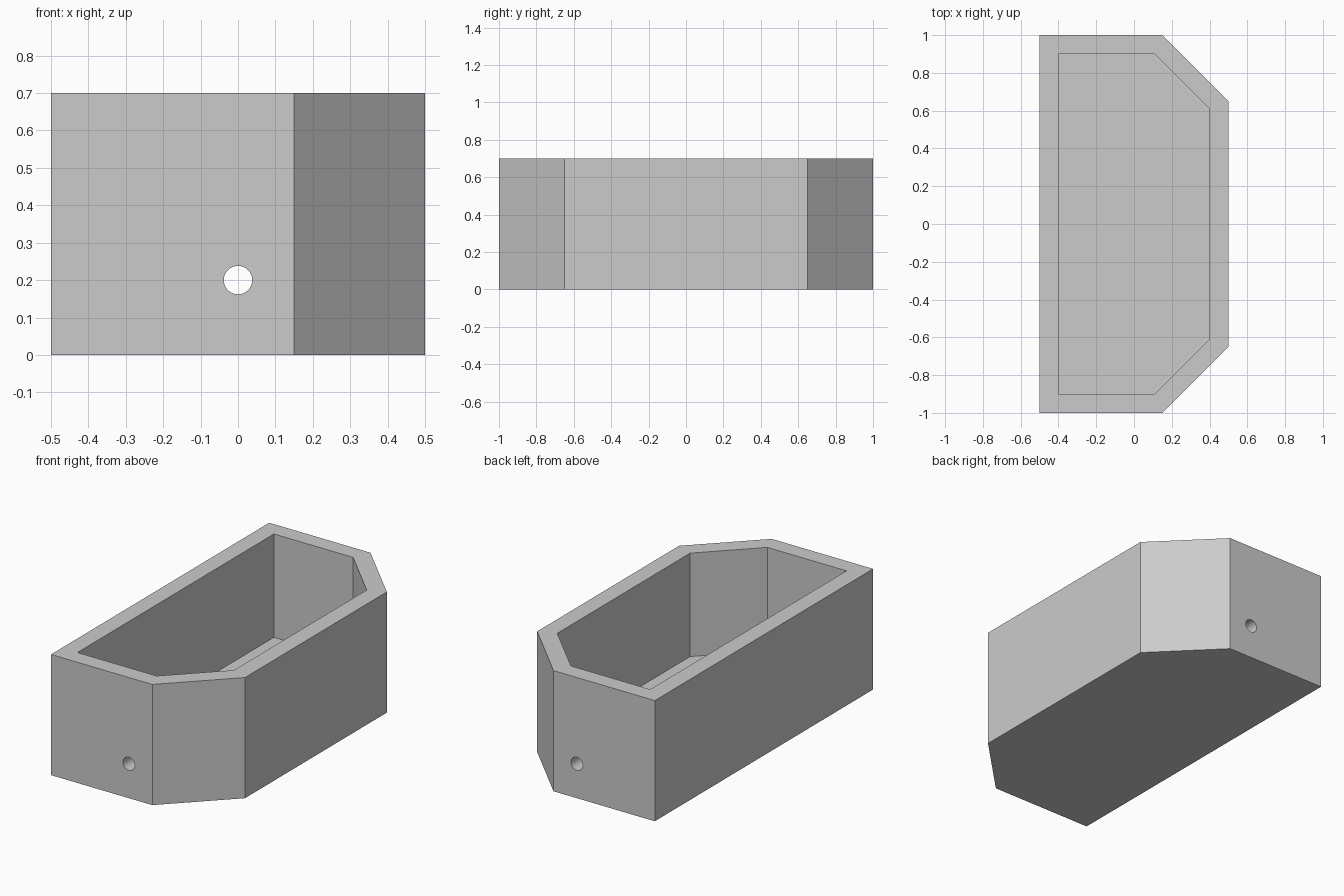
import bpy
import bmesh
import math

default = bpy.data.objects.get("Cube")
if default:
    bpy.data.objects.remove(default, do_unlink=True)

HEIGHT, WALL, FLOOR = 0.7, 0.1, 0.1

grey = bpy.data.materials.new("plain grey")
grey.use_nodes = True
colour = (0.6, 0.6, 0.6, 1)
grey.diffuse_color = colour
grey.node_tree.nodes["Principled BSDF"].inputs["Base Color"].default_value = colour


def make_object(name, bm):
    bmesh.ops.recalc_face_normals(bm, faces=bm.faces)
    mesh = bpy.data.meshes.new(name)
    bm.to_mesh(mesh)
    bm.free()
    mesh.materials.append(grey)
    obj = bpy.data.objects.new(name, mesh)
    bpy.context.collection.objects.link(obj)
    return obj


def prism(name, inset, bottom, top):
    """Rectangle with both +x corners cut at 45 degrees, extruded upwards."""
    x, y = 0.5 - inset, 1 - inset
    cut = 0.35 - inset * (2 - math.sqrt(2))
    outline = [(-x, -y), (x - cut, -y), (x, cut - y),
               (x, y - cut), (x - cut, y), (-x, y)]
    bm = bmesh.new()
    base = bm.faces.new([bm.verts.new((px, py, bottom)) for px, py in outline])
    lid = bmesh.ops.extrude_face_region(bm, geom=[base])["geom"]
    verts = [v for v in lid if isinstance(v, bmesh.types.BMVert)]
    bmesh.ops.translate(bm, verts=verts, vec=(0, 0, top - bottom))
    return make_object(name, bm)


def cut_out(target, cutter):
    cutter.hide_render = True
    mod = target.modifiers.new(cutter.name, 'BOOLEAN')
    mod.operation = 'DIFFERENCE'
    mod.solver = 'EXACT'
    mod.object = cutter
    bpy.context.view_layer.objects.active = target
    bpy.ops.object.modifier_apply(modifier=mod.name)
    bpy.data.objects.remove(cutter, do_unlink=True)


# Open box with two chamfered corners
box = prism("open_box", 0, 0, HEIGHT)
cut_out(box, prism("cavity_cutter", WALL, FLOOR, HEIGHT + 0.1))

# Round hole through both end walls
bpy.ops.mesh.primitive_cylinder_add(vertices=32, radius=0.038, depth=2.4,
                                    location=(0, 0, 0.2),
                                    rotation=(math.pi / 2, 0, 0))
drill = bpy.context.object
drill.name = "hole_cutter"
drill.data.materials.append(grey)
cut_out(box, drill)

# Smooth the hole walls, keep the box edges sharp
bpy.ops.object.select_all(action='DESELECT')
box.select_set(True)
bpy.context.view_layer.objects.active = box
bpy.ops.object.shade_smooth_by_angle(angle=math.radians(30))
